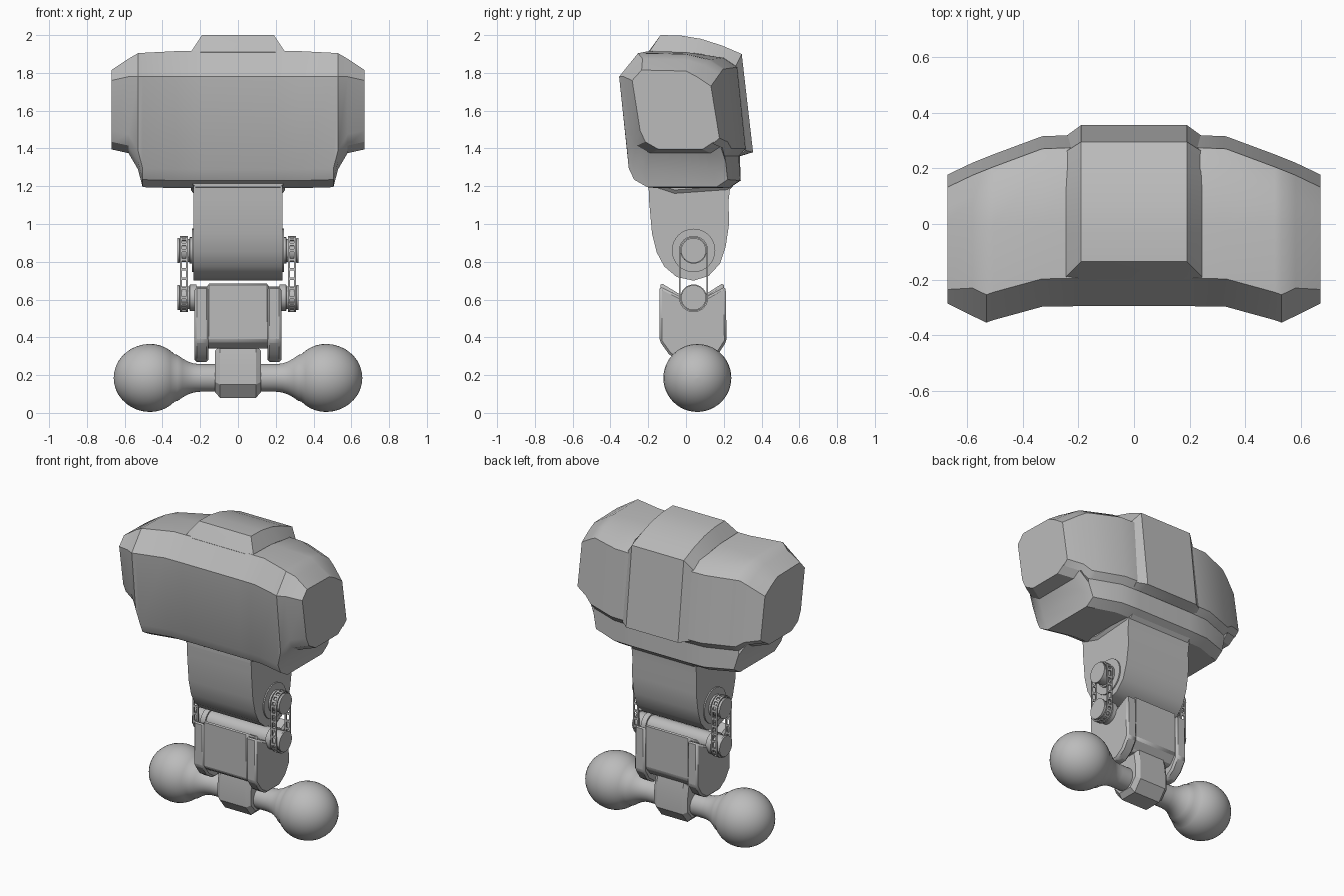
import bpy, bmesh, math
from mathutils import Vector

cube = bpy.data.objects.get("Cube")
if cube:
    bpy.data.objects.remove(cube)

grey = bpy.data.materials.new("plain grey")
grey.use_nodes = True
tone = (0.5, 0.5, 0.5, 1)
grey.diffuse_color = tone
grey.node_tree.nodes["Principled BSDF"].inputs["Base Color"].default_value = tone


def finish(name, bm, angle=30, bevel=0):
    bmesh.ops.recalc_face_normals(bm, faces=bm.faces)
    mesh = bpy.data.meshes.new(name)
    bm.to_mesh(mesh)
    bm.free()
    mesh.materials.append(grey)
    ob = bpy.data.objects.new(name, mesh)
    bpy.context.collection.objects.link(ob)
    if bevel:
        mod = ob.modifiers.new("Bevel", "BEVEL")
        mod.width, mod.segments, mod.limit_method = bevel, 1, "ANGLE"
    bpy.ops.object.select_all(action="DESELECT")
    ob.select_set(True)
    bpy.context.view_layer.objects.active = ob
    bpy.ops.object.shade_smooth_by_angle(angle=math.radians(angle))
    return ob


def skin(bm, rings, caps=True, loop=False):
    """Join rings of points with quads."""
    rows = [[bm.verts.new(p) for p in r] for r in rings]
    pairs = list(zip(rows, rows[1:])) + ([(rows[-1], rows[0])] if loop else [])
    for a, b in pairs:
        for i in range(len(a)):
            j = (i + 1) % len(a)
            bm.faces.new((a[i], a[j], b[j], b[i]))
    if caps and not loop:
        bm.faces.new(rows[0])
        bm.faces.new(rows[-1])


def loft(name, sections, angle=30, bevel=0):
    """Sections are (x, [(y, z), ...]) along the x axis."""
    bm = bmesh.new()
    skin(bm, [[(x, y, z) for y, z in pts] for x, pts in sections])
    return finish(name, bm, angle, bevel)


def slab(name, profile, x0, x1, **kw):
    return loft(name, [(x0, profile), (x1, profile)], **kw)


def mirrored(half):
    return [(-x, p) for x, p in reversed(half)] + half


def circle(y, z, r, n=32):
    return [(y + r * math.cos(2 * math.pi * i / n), z + r * math.sin(2 * math.pi * i / n))
            for i in range(n)]


def turned(name, y, z, steps, n=32, angle=30):
    """Round part about the x axis from (x, radius) steps."""
    return loft(name, [(x, circle(y, z, r, n)) for x, r in steps], angle)


# Head: one lofted shell, full depth in the middle and raised at the ends
def head_section(x, f, top, b, low):
    return (x, [(f, 1.78 - (0.02 if x > 0.6 else 0)), (f + 0.1 - (0.05 if x > 0.6 else 0), top),
                (0, top - 0.005), (b - 0.12, top - 0.035), (b - 0.045, top - 0.085),
                (b, max(1.4, low + 0.06)), (b - 0.035, max(1.36, low + 0.03)),
                (b - 0.03, low + 0.04), (b - 0.09, low), (f + 0.14, low),
                (f + 0.07, low + 0.04), (f + 0.042, low + 0.1)])


loft("head_shell", mirrored([
    head_section(0.20, -0.295, 1.915, 0.32, 1.19),
    head_section(0.33, -0.297, 1.915, 0.315, 1.19),
    head_section(0.505, -0.345, 1.906, 0.25, 1.195),
    head_section(0.53, -0.354, 1.904, 0.24, 1.29),
    head_section(0.58, -0.33, 1.875, 0.22, 1.375),
    head_section(0.67, -0.285, 1.815, 0.177, 1.395)]), angle=28)

# Raised centre band over the top and back of the head
inner = [(-0.2, 1.91), (-0.135, 2.0), (-0.03, 1.998), (0.08, 1.98), (0.19, 1.945), (0.295, 1.9),
         (0.355, 1.38), (0.29, 1.36), (-0.1, 1.4)]
outer = [(-0.195, 1.905), (-0.19, 1.918), (-0.03, 1.914), (0.08, 1.9), (0.19, 1.875), (0.26, 1.83),
         (0.315, 1.39), (0.28, 1.36), (-0.1, 1.4)]
loft("head_centre_band", mirrored([(0.19, inner), (0.245, outer)]), angle=20)

# Neck collar and rounded neck
under = [(-0.2, 1.22), (-0.2, 1.195), (-0.06, 1.15), (0.22, 1.17), (0.28, 1.235)]
loft("neck_collar", mirrored([(0.225, under), (0.25, [(y, z + 0.03) for y, z in under])]))
neck = [(-0.2, 1.25), (-0.195, 1.12), (-0.18, 0.95), (-0.155, 0.85), (-0.115, 0.775),
        (-0.05, 0.72), (0.04, 0.7), (0.12, 0.725), (0.18, 0.79), (0.21, 0.88),
        (0.228, 1.0), (0.225, 1.12), (0.24, 1.25)]
slab("neck", neck, -0.235, 0.235)

# Hip block: core panel between two cheeks, with a notched top
core = [(-0.135, 0.69), (-0.02, 0.62), (0.09, 0.62), (0.2, 0.69), (0.2, 0.4), (0.15, 0.34),
        (-0.08, 0.34), (-0.135, 0.38)]
slab("hip_core", core, -0.165, 0.165, bevel=0.012)
cheek = [(-0.14, 0.67), (-0.02, 0.61), (0.1, 0.61), (0.21, 0.67), (0.215, 0.38), (0.17, 0.31),
         (0.11, 0.27), (-0.03, 0.27), (-0.09, 0.31), (-0.14, 0.38)]
for side, s in (("right", -1), ("left", 1)):
    slab(side + "_hip_cheek", cheek, s * 0.155, s * 0.23, bevel=0.012)
turned("hip_axle", 0.04, 0.61, [(-0.25, 0.06), (0.25, 0.06)])

# Pulleys and slotted belt on each side
UP, DOWN, MID, R = 0.86, 0.61, 0.04, 0.077


def belt_path(r, n=14):
    upper = [(MID + r * math.cos(math.pi * i / n), UP + r * math.sin(math.pi * i / n))
             for i in range(n + 1)]
    lower = [(MID - r * math.cos(math.pi * i / n), DOWN - r * math.sin(math.pi * i / n))
             for i in range(n + 1)]
    return upper + lower


def belt_rail(bm, x0, x1):
    big, small = belt_path(R), belt_path(R - 0.008)
    skin(bm, [[(x0, *p) for p in big], [(x1, *p) for p in big],
              [(x1, *p) for p in small], [(x0, *p) for p in small]], loop=True)


def belt_rung(bm, x0, x1, y, z, direction):
    out = Vector(direction) * 0.004
    along = Vector((-direction[1], direction[0])) * 0.007
    c = Vector((y, z))
    quad = [c + out + along, c - out + along, c - out - along, c + out - along]
    skin(bm, [[(x, p.x, p.y) for p in quad] for x in (x0, x1)])


for side, s in (("right", -1), ("left", 1)):
    turned(side + "_neck_disc", MID, UP, [(s * 0.22, 0.115), (s * 0.243, 0.115)])
    for label, z in (("upper", UP), ("lower", DOWN)):
        turned(f"{side}_{label}_pulley", MID, z,
               [(s * 0.22, 0.07), (s * 0.255, 0.07), (s * 0.257, 0.06), (s * 0.307, 0.06),
                (s * 0.309, 0.066), (s * 0.32, 0.066)])
    bm = bmesh.new()
    belt_rail(bm, s * 0.265, s * 0.276)
    belt_rail(bm, s * 0.296, s * 0.307)
    for k in range(6):
        z = DOWN + (UP - DOWN) * k / 5
        for d in (-1, 1):
            belt_rung(bm, s * 0.27, s * 0.3, MID + d * (R - 0.004), z, (d, 0))
    for k in range(1, 7):
        a = math.pi * k / 7
        cy, cz = math.cos(a), math.sin(a)
        for z, d in ((UP, 1), (DOWN, -1)):
            belt_rung(bm, s * 0.27, s * 0.3, MID + (R - 0.004) * cy,
                      z + d * (R - 0.004) * cz, (cy, d * cz))
    finish(side + "_belt", bm)

# Foot bar: straight rod flaring into a ball at each end
FY, FZ, BALL, BX = 0.06, 0.185, 0.18, 0.465
half = [(0.05, 0.073), (0.2, 0.073), (0.235, 0.077), (0.265, 0.087), (0.295, 0.104), (0.32, 0.122)]
for i in range(15):
    a = math.radians(136 - 135 * i / 14)
    half.append((BX + (0.193 if a < math.pi / 2 else BALL) * math.cos(a), BALL * math.sin(a)))
turned("foot_bar", FY, FZ, mirrored(half), n=48, angle=50)

# Knuckle that clamps the bar under the hip
knuckle = [(-0.04, 0.36), (-0.055, 0.26), (-0.055, 0.15), (0.0, 0.08), (0.12, 0.08),
           (0.175, 0.15), (0.175, 0.26), (0.16, 0.36)]
tucked = [(FY + (y - FY) * 0.85, FZ + 0.03 + (z - FZ - 0.03) * 0.78) for y, z in knuckle]
loft("foot_knuckle", mirrored([(0.095, knuckle), (0.122, tucked)]))
